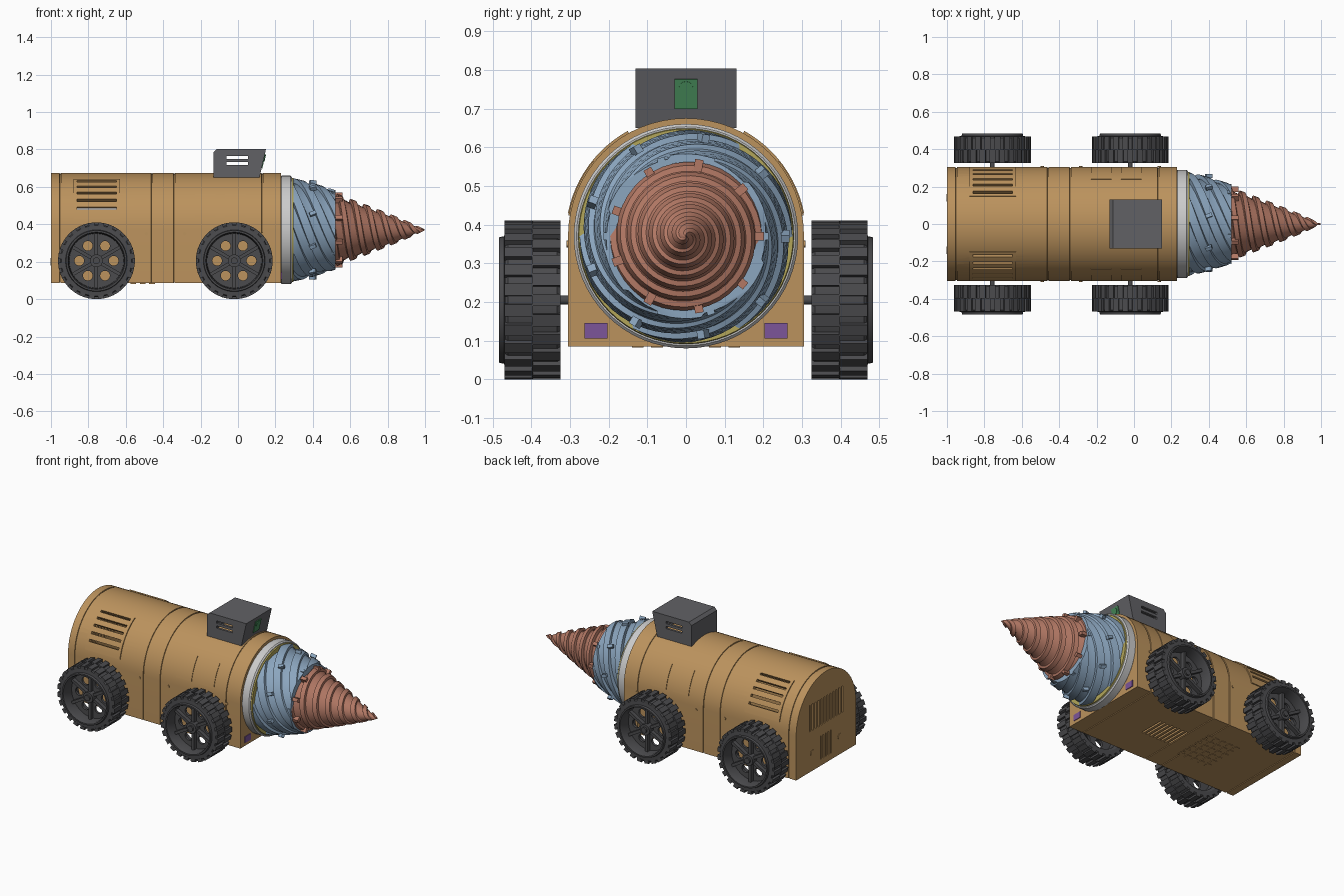
import bpy, bmesh
from math import pi, sin, cos, radians, sqrt
from mathutils import Matrix, Vector

if "Cube" in bpy.data.objects:
    bpy.data.objects.remove(bpy.data.objects["Cube"])

T, R = Matrix.Translation, Matrix.Rotation
AX = 0.37                                   # height of the drill axis
COL = dict(tan=(.50, .29, .11), blue=(.26, .38, .52), red=(.45, .19, .13), dark=(.07, .07, .075),
           box=(.12, .12, .13), yellow=(.45, .38, .1), green=(.06, .25, .1), purple=(.2, .09, .32))
MATS = {}


def finish(name, bm, col=None, angle=30):
    bmesh.ops.remove_doubles(bm, verts=bm.verts, dist=1e-5)
    bmesh.ops.recalc_face_normals(bm, faces=bm.faces)
    me = bpy.data.meshes.new(name)
    bm.to_mesh(me)
    bm.free()
    ob = bpy.data.objects.new(name, me)
    bpy.context.collection.objects.link(ob)
    if col:
        if col not in MATS:
            MATS[col] = bpy.data.materials.new(col)
            MATS[col].diffuse_color = (*COL[col], 1)
        me.materials.append(MATS[col])
    smooth(ob, angle)
    return ob


def smooth(ob, angle=30):
    bpy.ops.object.select_all(action='DESELECT')
    ob.select_set(True)
    bpy.context.view_layer.objects.active = ob
    bpy.ops.object.shade_smooth_by_angle(angle=radians(angle))


def box(bm, c, size, M=Matrix()):
    bmesh.ops.create_cube(bm, size=1, matrix=M @ T(c) @ Matrix.Diagonal((*size, 1)))


def cyl(bm, c, r, depth, rot=Matrix(), n=24):
    bmesh.ops.create_cone(bm, cap_ends=True, segments=n, radius1=r, radius2=r, depth=depth, matrix=T(c) @ rot)


def loft(bm, rings, loop=False):
    vs = [[bm.verts.new(p) for p in ring] for ring in rings]
    n = len(vs[0])
    for a, b in zip(vs, vs[1:] + vs[:1] if loop else vs[1:]):
        for j in range(n):
            bm.faces.new((a[j], a[(j + 1) % n], b[(j + 1) % n], b[j]))
    if not loop:
        bm.faces.new(vs[0])
        bm.faces.new(vs[-1])


def lathe(bm, prof, n, M):
    """Closed (x, r) profile turned about the local x axis."""
    loft(bm, [[M @ Vector((x, r * cos(2 * pi * i / n), r * sin(2 * pi * i / n))) for x, r in prof]
              for i in range(n)], True)


def cut(ob, cutter_bms):
    for cb in cutter_bms:
        c = finish("cutter", cb)
        c.hide_render = True
        m = ob.modifiers.new("cut", 'BOOLEAN')
        m.operation, m.solver, m.object = 'DIFFERENCE', 'EXACT', c
        bpy.context.view_layer.objects.active = ob
        bpy.ops.object.modifier_apply(modifier=m.name)
        bpy.data.objects.remove(c)
    smooth(ob)


def new():
    return bmesh.new()


RX, RY = R(pi / 2, 4, 'X'), R(pi / 2, 4, 'Y')

# Body shell: arched section with shallow seam grooves
ARCH = [(-.305, -.285), (.305, -.285)] + [(.305 * cos(pi * i / 32), .305 * sin(pi * i / 32)) for i in range(33)]


def arch(x, s):
    return [(x, y * s, AX + z * s) for y, z in ARCH]


rings = [arch(-1, 1)]
for g in (-.95, -.46, -.34, .13):
    rings += [arch(g - .004, 1), arch(g - .003, .985), arch(g + .003, .985), arch(g + .004, 1)]
rings.append(arch(.23, 1))
bm = new()
loft(bm, rings)
body = finish("body", bm, 'tan')


def vent_slots(bm):
    for side in (0, 1):
        for k in range(5):
            a = radians(22 + 8.7 * k)
            box(bm, (-.755, .305, 0), (.21, .05, .014), T((0, 0, AX)) @ R(pi - a if side else a, 4, 'X'))


cavity, slots = new(), new()
loft(cavity, [arch(-.98, .94), arch(.21, .94)])
vent_slots(slots)
for k in range(12):                          # upper rear grille
    box(slots, (-1, -.165 + .03 * k, .43), (.06, .012, .17))
for k in range(5):                           # lower rear grille
    box(slots, (-1, -.05 + .025 * k, .2), (.06, .011, .15))
for k in range(8):                           # belly grille
    box(slots, (-.33 + .028 * k, 0, .085), (.012, .17, .06))
cut(body, [cavity, slots])


# Curved raised panels on the roof sides
def panel(bm, x0, x1, a0, a1, r0, r1, n=12):
    rows = []
    for i in range(n + 1):
        a = radians(a0 + (a1 - a0) * i / n)
        rows.append([(x, r * cos(a), AX + r * sin(a)) for x, r in ((x0, r0), (x0, r1), (x1, r1), (x1, r0))])
    loft(bm, rows)


vents, hatches, slots = new(), new(), new()
for f in (lambda a, b: (a, b), lambda a, b: (180 - b, 180 - a)):
    panel(vents, -.88, -.63, *f(11, 61), .300, .311)
    for x0 in (-.23, -.07):
        panel(hatches, x0, x0 + .11, *f(10, 39), .300, .3085)
vent_slots(slots)
cut(finish("vent_panels", vents, 'tan'), [slots])
finish("roof_hatches", hatches, 'tan')

# Rivets, rear lamps and belly pads
bm = new()
for x in (-.49, -.285, .135):
    for y in (-.305, .305):
        cyl(bm, (x, y, .35), .009, .008, RX, 12)
for y in (-.14, .14):
    cyl(bm, (-1, y, .2), .02, .006, RY)
for i in range(5):
    for j in range(6):
        box(bm, (-.46 - .05 * i, -.125 + .05 * j, .085), (.03, .03, .006))
finish("rivets_and_pads", bm, 'tan')

bm = new()
for y in (-.233, .233):
    box(bm, (.228, y, .125), (.012, .06, .04))
finish("headlamps", bm, 'purple')

# Roof housing, hollow, with side slots
bm, hollow, slits = new(), new(), new()
P = [(-.13, .65), (.115, .65), (.15, .803), (-.112, .803), (-.13, .785)]
loft(bm, [[(x, y, z) for x, z in P] for y in (-.13, .13)])
Q = [(-.115, .63), (.098, .63), (.132, .788), (-.115, .788)]
loft(hollow, [[(x, y, z) for x, z in Q] for y in (-.115, .115)])
for z in (.725, .757):
    box(slits, (-.005, 0, z), (.115, .3, .015))
cut(finish("roof_housing", bm, 'box'), [hollow, slits])
bm = new()
M = T((.135, 0, .738)) @ R(radians(13), 4, 'Y')
box(bm, (0, 0, 0), (.008, .06, .078), M)
cyl(bm, M @ Vector((.003, 0, .016)), .018, .008, R(radians(13), 4, 'Y') @ RY)
finish("sensor", bm, 'green')

# Collar and bearing ring
A = T((0, 0, AX))
bm = new()
lathe(bm, [(.225, .2), (.225, .28), (.233, .29), (.28, .29), (.288, .283), (.288, .2)], 64, A)
finish("collar", bm)
bm = new()
lathe(bm, [(.28, .0), (.28, .281), (.296, .277), (.296, .0)], 64, A)
finish("bearing_ring", bm, 'yellow')


# Drill: lofted sections twisted along a helix
def helix(name, x0, x1, starts, turns, steps, prof, rad, depth, col, lugs):
    rings = []
    for i in range(steps + 1):
        t = i / steps
        ring = []
        for s in range(starts):
            for u, h in prof:
                a = 2 * pi * ((s + u) / starts + turns * t)
                r = max(rad(t) - depth * sqrt(1 - t * .9) * (1 - h), .001)
                ring.append((x0 + (x1 - x0) * t, r * cos(a), AX + r * sin(a)))
        rings.append(ring)
    bm = new()
    loft(bm, rings)
    for x, r, n, size, skew in lugs:
        for k in range(n):
            box(bm, (0, 0, 0), size, T((x, 0, AX)) @ R(2 * pi * k / n, 4, 'X') @ T((0, r, 0)) @ R(skew, 4, 'Y'))
    finish(name, bm, col, 35)


helix("drill_base", .298, .52, 6, .37, 24,
      [(0, 1), (.13, 1), (.26, 1), (.38, 1), (.46, 1), (.5, 0), (.65, .05), (.8, .2), (.96, .35)],
      lambda t: .275 - .062 * t ** 1.2, .026, 'blue',
      [(.40, .257, 9, (.035, .022, .02), .4), (.51, .203, 10, (.02, .02, .02), 0)])
red = [(k / 20, 1) for k in range(8)] + [(.42, .05)] + [(k / 20, (k - 9) * .035) for k in range(9, 19)] + [(.96, .4)]
helix("drill_tip", .52, 1.0, 2, 3.3, 130, red,
      lambda t: .196 * (1 - t) ** .88, .024, 'red',
      [(.54, .186, 9, (.036, .03, .022), 0)])

# Wheel: tyre with two staggered lug rows, rim disc with holes, spokes and hub
TO_Y = R(pi / 2, 4, 'Z')
bm = new()
lathe(bm, [(.335, .15), (.325, .165), (.325, .188), (.333, .194), (.46, .194), (.468, .188), (.47, .165),
           (.483, .162), (.483, .153), (.47, .148), (.40, .145)], 48, TO_Y)
for k in range(24):
    for y, off in ((.3615, 0), (.4325, .5)):
        Rk = R(2 * pi * (k + off) / 24, 4, 'Y')
        box(bm, (0, y, .195), (.031, .073, .020), Rk)
for k in range(6):
    box(bm, (.088, .418, 0), (.125, .03, .018), R(pi / 6 + k * pi / 3, 4, 'Y'))
cyl(bm, (0, .39, 0), .034, .12, RX)
cyl(bm, (0, .45, 0), .018, .02, RX)
tyre = finish("wheel", bm, 'dark')
bm, holes = new(), new()
cyl(bm, (0, .40, 0), .152, .016, RX, 48)
for k in range(6):
    a = k * pi / 3
    cyl(holes, (.092 * cos(a), .40, .092 * sin(a)), .026, .1, RX)
disc = finish("rim_disc", bm, 'dark')
cut(disc, [holes])

first = True
for name, x in (("front", -.02), ("rear", -.757)):
    for side, ang in (("left", 0), ("right", pi)):
        for src, part in ((tyre, "wheel"), (disc, "rim")):
            ob = src if first else bpy.data.objects.new("", src.data)
            if not first:
                bpy.context.collection.objects.link(ob)
            ob.name = f"{name}_{side}_{part}"
            ob.location = (x, 0, .205)
            ob.rotation_euler = (0, 0, ang)
        first = False
    bm = new()
    cyl(bm, (x, 0, .205), .012, .7, RX)
    finish(name + "_axle", bm, 'dark')

for m in bpy.data.materials:
    if m.users and not m.is_grease_pencil:
        m.use_nodes = True
        m.node_tree.nodes["Principled BSDF"].inputs["Base Color"].default_value = m.diffuse_color
